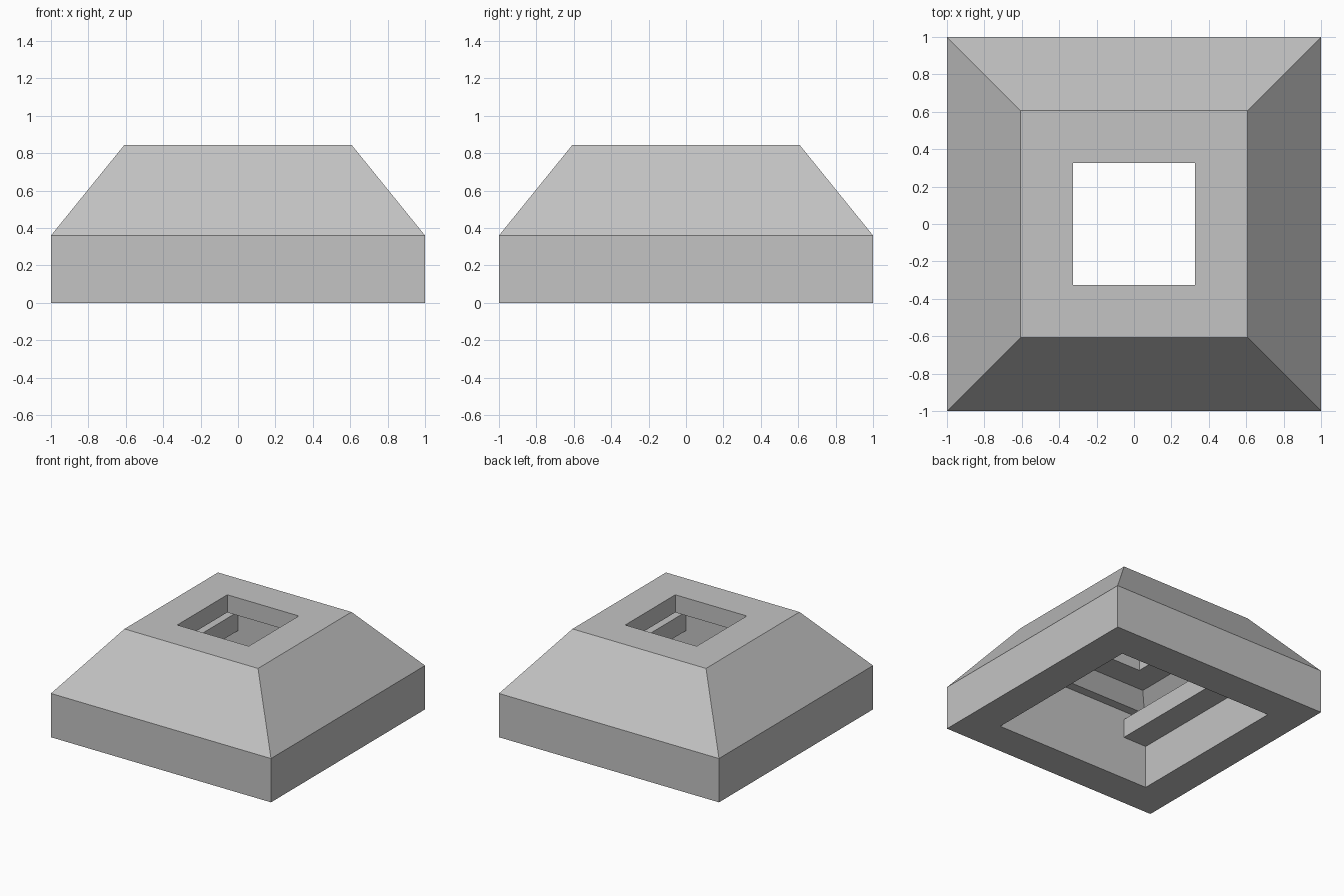
import bpy
import bmesh

cube = bpy.data.objects.get("Cube")
if cube:
    bpy.data.objects.remove(cube, do_unlink=True)

grey = bpy.data.materials.new("plain grey")
grey.use_nodes = True
grey.diffuse_color = (0.55, 0.55, 0.55, 1)
grey.node_tree.nodes["Principled BSDF"].inputs["Base Color"].default_value = (0.55, 0.55, 0.55, 1)


def finish(bm, name):
    bmesh.ops.recalc_face_normals(bm, faces=bm.faces)
    mesh = bpy.data.meshes.new(name)
    bm.to_mesh(mesh)
    bm.free()
    mesh.materials.append(grey)
    obj = bpy.data.objects.new(name, mesh)
    bpy.context.collection.objects.link(obj)
    return obj


# Hollow square shell: (half width, height) wall section swept round four corners
section = [(1, 0), (1, 0.36), (0.607, 0.845),       # outside
           (0.325, 0.845), (0.325, 0.70),           # top opening
           (0.54, 0.70), (0.64, 0.58),              # sloped inner roof
           (0.715, 0.58), (0.715, 0)]               # inner walls
corners = [(-1, -1), (1, -1), (1, 1), (-1, 1)]

bm = bmesh.new()
rings = [[bm.verts.new((sx * w, sy * w, z)) for sx, sy in corners] for w, z in section]
for i, ring in enumerate(rings):
    following = rings[(i + 1) % len(rings)]
    for j in range(4):
        k = (j + 1) % 4
        bm.faces.new((ring[j], ring[k], following[k], following[j]))
finish(bm, "hollow_shell")

# Inner rails along the left and right walls, bedded slightly into the shell
for side, name in ((1, "left_inner_rail"), (-1, "right_inner_rail")):
    bm = bmesh.new()
    bmesh.ops.create_cube(bm, size=1)
    bmesh.ops.scale(bm, vec=(0.24, 1.48, 0.155), verts=bm.verts)
    bmesh.ops.translate(bm, vec=(side * 0.62, 0, 0.4325), verts=bm.verts)
    finish(bm, name)
